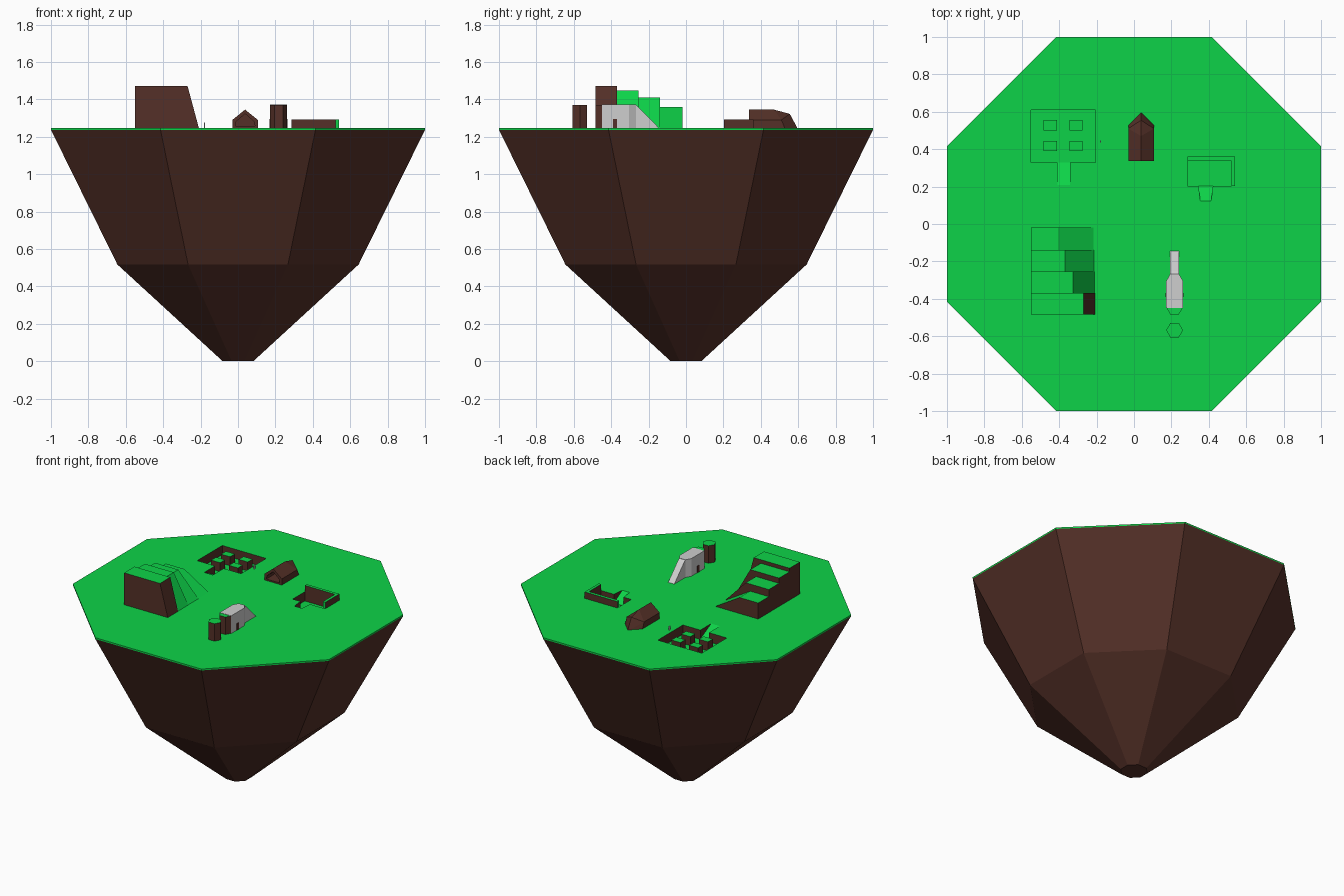
import bpy, bmesh, math
from itertools import product

cube = bpy.data.objects.get("Cube")
if cube:
    bpy.data.objects.remove(cube, do_unlink=True)


def material(name, rgb):
    m = bpy.data.materials.new(name)
    m.use_nodes = True
    m.diffuse_color = (*rgb, 1)
    bsdf = m.node_tree.nodes["Principled BSDF"]
    bsdf.inputs["Base Color"].default_value = (*rgb, 1)
    bsdf.inputs["Roughness"].default_value = 0.9
    return m


MATS = [material("earth_brown", (0.09, 0.03, 0.021)),
        material("grass_green", (0.004, 0.65, 0.065)),
        material("stone_grey", (0.62, 0.62, 0.62))]
BROWN, GREEN, GREY = range(3)
TOP = 1.247
FLOOR = TOP - 0.065


def grass_top(n, c):
    return GREEN if n.z > 0.9 else BROWN


def hull(name, points, rule):
    """Convex flat-faced part; rule picks a material from normal and centre."""
    bm = bmesh.new()
    for p in points:
        bm.verts.new(p)
    bmesh.ops.convex_hull(bm, input=bm.verts)
    bmesh.ops.dissolve_limit(bm, angle_limit=0.01, verts=bm.verts, edges=bm.edges)
    bmesh.ops.recalc_face_normals(bm, faces=bm.faces)
    for f in bm.faces:
        f.material_index = rule(f.normal, f.calc_center_median())
    mesh = bpy.data.meshes.new(name)
    bm.to_mesh(mesh)
    bm.free()
    for m in MATS:
        mesh.materials.append(m)
    ob = bpy.data.objects.new(name, mesh)
    bpy.context.collection.objects.link(ob)
    return ob


def box(name, xs, ys, zs, rule=grass_top):
    return hull(name, product(xs, ys, zs), rule)


def cut(target, cutter):
    mod = target.modifiers.new("cut", "BOOLEAN")
    mod.operation, mod.solver, mod.object = "DIFFERENCE", "EXACT", cutter
    bpy.context.view_layer.objects.active = target
    bpy.ops.object.modifier_apply(modifier=mod.name)
    bpy.data.objects.remove(cutter, do_unlink=True)


# Floating island: octagonal rings with a thin grass cap
rings = [(0.082, 0), (0.645, 0.517), (1, TOP - 0.01), (1, TOP)]
corners = [(a + 0.5) * math.pi / 4 for a in range(8)]
island = hull("island", [(r * math.cos(a) / math.cos(math.pi / 8),
                          r * math.sin(a) / math.cos(math.pi / 8), z)
                         for r, z in rings for a in corners],
              lambda n, c: GREEN if c.z > TOP - 0.008 else BROWN)


# Sunken courts with entry ramps
def floor_rule(n, c):
    return GREEN if n.z < -0.5 else BROWN


def sunken_court(xs, ys, ramp_x, ramp_y, flare):
    cut(island, box("pit_cutter", xs, ys, (FLOOR, TOP + 0.05), floor_rule))
    pts = []
    for x, s in zip(ramp_x, (1, -1)):
        outer = x + s * flare
        pts += [(outer, ramp_y, TOP + 0.002), (outer, ramp_y, TOP + 0.05),
                (x, ys[0] + 0.003, FLOOR + 0.001), (x, ys[0] + 0.003, TOP + 0.05)]
    cut(island, hull("ramp_cutter", pts, floor_rule))


sunken_court((-0.55, -0.207), (0.33, 0.61), (-0.41, -0.343), 0.205, 0)
sunken_court((0.285, 0.52), (0.203, 0.338), (0.345, 0.422), 0.12, 0.01)

# Grass-topped pillars in the large court
for i, (x, y) in enumerate(product((-0.448, -0.31), (0.418, 0.528))):
    box(f"court_pillar_{i}", (x - 0.035, x + 0.035), (y - 0.027, y + 0.027),
        (FLOOR - 0.01, TOP - 0.002))


# Raised bank around the small court
def bank_rule(n, c):
    end = n.y < -0.9 and c.x > 0.52 or n.x < -0.9 and c.y > 0.338
    return GREEN if end or n.z > 0.9 else BROWN


box("bank_back", (0.285, 0.54), (0.338, 0.36), (TOP - 0.01, 1.292), bank_rule)
box("bank_side", (0.52, 0.54), (0.203, 0.338), (TOP - 0.01, 1.292), bank_rule)

# Terraced hill: four steps with a sloped side
ys = [-0.485, -0.37, -0.253, -0.138, -0.02]
for i, (top, crest) in enumerate([(1.472, -0.27), (1.447, -0.325),
                                  (1.41, -0.37), (1.36, -0.405)]):
    profile = [(-0.55, TOP - 0.005), (-0.55, top), (crest, top), (-0.208, TOP - 0.005)]
    hull(f"hill_step_{i}", [(x, y, z) for x, z in profile for y in ys[i:i + 2]],
         lambda n, c, i=i: GREEN if n.z > 0.9 or (i and n.x > 0.5) else BROWN)

# Gabled lodge with pointed rear end and recessed front
cx, hw = 0.038, 0.068
pts = [(cx, 0.337, 1.345), (cx, 0.47, 1.345), (cx, 0.555, 1.322), (cx, 0.598, TOP - 0.005)]
for s in (-1, 1):
    x = cx + s * hw
    pts += [(x, 0.337, TOP - 0.005), (x, 0.337, 1.29),
            (x, 0.51, 1.29), (x, 0.53, TOP - 0.005)]
lodge = hull("lodge", pts, lambda n, c: BROWN)
bm = bmesh.new()
bm.from_mesh(lodge.data)
front = [f for f in bm.faces if f.normal.y < -0.95]
bmesh.ops.inset_region(bm, faces=front, thickness=0.022, depth=0)
shift = bmesh.ops.extrude_face_region(bm, geom=front)["geom"]
bmesh.ops.translate(bm, vec=(0, 0.12, 0),
                    verts=[v for v in shift if isinstance(v, bmesh.types.BMVert)])
bmesh.ops.delete(bm, geom=front, context="FACES")
bm.to_mesh(lodge.data)
bm.free()

# Stone hall: body, tapered neck and descending ramp
hx, BASE = 0.217, TOP - 0.005
body = [(hx + s * w, y, z) for s in (-1, 1) for z in (BASE, 1.372)
        for w, y in [(0.045, -0.45), (0.045, -0.305), (0.024, -0.268)]]
hull("stone_hall", body, lambda n, c: GREY)
hull("stone_ramp", [(hx + s * 0.024, y, z) for s in (-1, 1)
                    for y, z in [(-0.27, BASE), (-0.27, 1.372), (-0.25, 1.355), (-0.14, BASE)]],
     lambda n, c: GREY)
for s in (-1, 1):
    x = hx + s * 0.045
    box("hall_door", (x - 0.003, x + 0.003), (-0.39, -0.37), (BASE, 1.295),
        lambda n, c: BROWN)

# Hexagonal towers: one joined to the hall, one standing free
for name, y, far in [("joined_tower", -0.445, 0), ("free_tower", -0.568, 1)]:
    pts = [(hx + 0.045 * math.cos(a * math.pi / 3), y + 0.045 * math.sin(a * math.pi / 3), z)
           for a in range(6) for z in (BASE, 1.37)]
    hull(name, [p for p in pts if far or p[1] < y + 0.01], grass_top)

# Slim post beside the large court
box("post", (-0.182, -0.177), (0.435, 0.447), (BASE, 1.275), lambda n, c: GREY)
